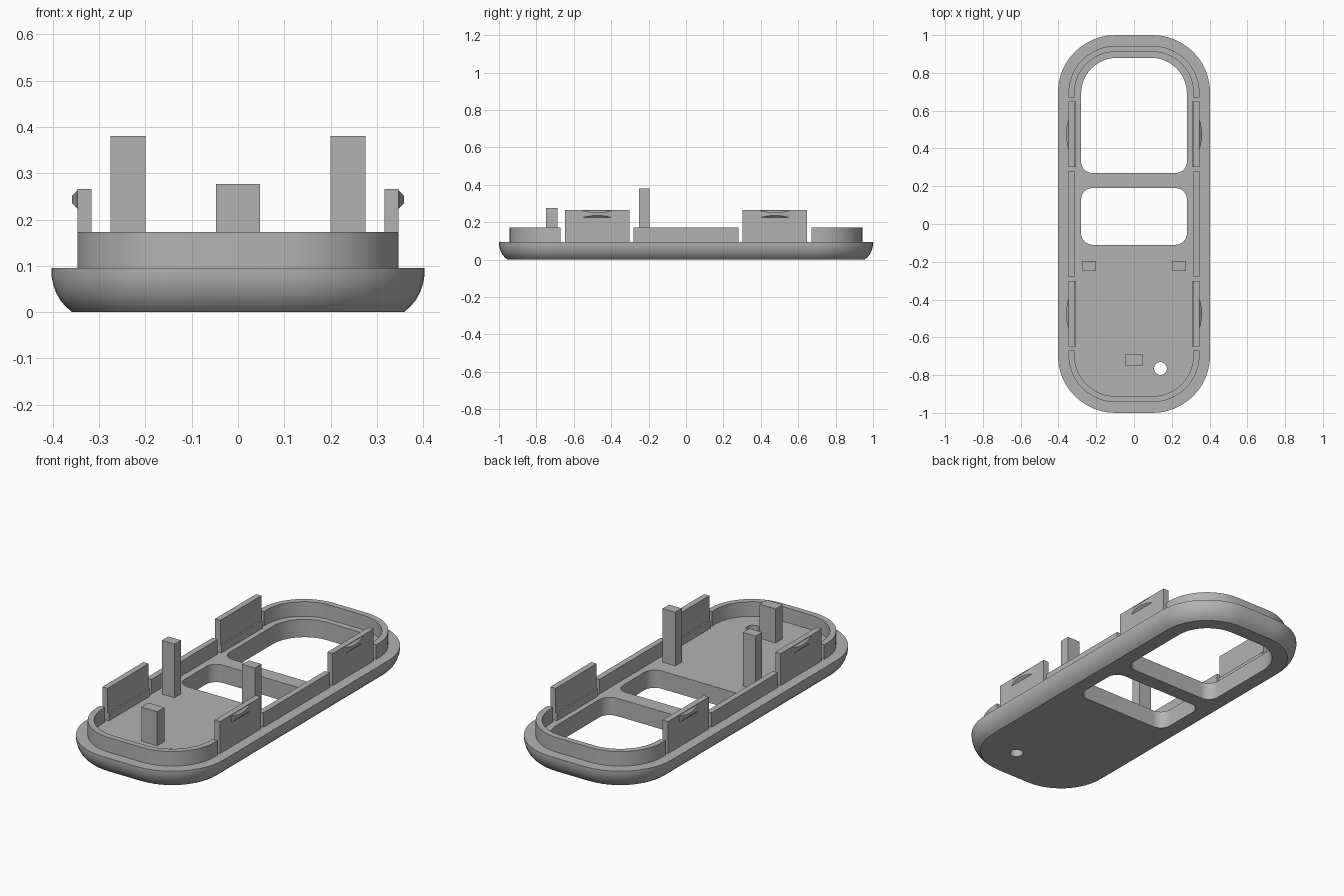
import bpy, bmesh
from math import cos, sin, pi, radians

cube = bpy.data.objects.get("Cube")
if cube:
    bpy.data.objects.remove(cube, do_unlink=True)

grey = bpy.data.materials.new("plastic grey")
grey.use_nodes = True
colour = (0.45, 0.45, 0.45, 1)
grey.diffuse_color = colour
grey.node_tree.nodes["Principled BSDF"].inputs["Base Color"].default_value = colour

RIM = 0.095      # top of the tray
SINK = 0.09      # parts start slightly inside the tray


def arc(cx, cy, r, start, end, n=12):
    return [(cx + r * cos(start + (end - start) * i / n),
             cy + r * sin(start + (end - start) * i / n)) for i in range(n + 1)]


def rounded(x, y0, y1, r_low, r_high):
    """Outline of a rounded rectangle centred on x = 0."""
    return (arc(x - r_high, y1 - r_high, r_high, 0, pi / 2)
            + arc(r_high - x, y1 - r_high, r_high, pi / 2, pi)
            + arc(r_low - x, y0 + r_low, r_low, pi, 1.5 * pi)
            + arc(x - r_low, y0 + r_low, r_low, 1.5 * pi, 2 * pi))


def finish(name, bm):
    bmesh.ops.recalc_face_normals(bm, faces=bm.faces[:])
    mesh = bpy.data.meshes.new(name)
    bm.to_mesh(mesh)
    bm.free()
    mesh.materials.append(grey)
    obj = bpy.data.objects.new(name, mesh)
    bpy.context.collection.objects.link(obj)
    bpy.ops.object.select_all(action='DESELECT')
    obj.select_set(True)
    bpy.context.view_layer.objects.active = obj
    bpy.ops.object.shade_smooth_by_angle(angle=radians(30))
    return obj


def solid(name, stack, holes=()):
    """Loft stacked outlines, cut straight holes, and cap both ends."""
    bm = bmesh.new()
    low, high = stack[0][1], stack[-1][1]
    caps = ([], [])
    for walls in [stack] + [[(h, low), (h, high)] for h in holes]:
        rings = [[bm.verts.new((x, y, z)) for x, y in loop] for loop, z in walls]
        for a, b in zip(rings, rings[1:]):
            for i in range(len(a)):
                j = (i + 1) % len(a)
                bm.faces.new((a[i], a[j], b[j], b[i]))
        for cap, ring in zip(caps, (rings[0], rings[-1])):
            cap += [bm.edges.get((ring[i - 1], ring[i])) for i in range(len(ring))]
    for cap, nz in zip(caps, (-1, 1)):
        bmesh.ops.triangle_fill(bm, edges=cap, use_beauty=True, normal=(0, 0, nz))
    return finish(name, bm)


def box(name, x0, x1, y0, y1, z1):
    loop = [(x0, y0), (x1, y0), (x1, y1), (x0, y1)]
    return solid(name, [(loop, SINK), (loop, z1)])


# Tray with a rounded underside, two windows and a small round hole
profile = [(0.045, 0), (0.031, 0.012), (0.019, 0.026), (0.009, 0.044),
           (0.003, 0.063), (0, 0.08), (0, RIM)]
stack = [(rounded(0.403 - d, d - 1, 1 - d, 0.305 - d, 0.305 - d), z) for d, z in profile]
windows = [rounded(0.28, 0.27, 0.88, 0.06, 0.19),
           rounded(0.28, -0.11, 0.19, 0.06, 0.06),
           arc(0.14, -0.765, 0.034, 0, 2 * pi, 24)[:-1]]
solid("tray", stack, windows)

# Curved lips at both ends
LIP_TOP, OUT, IN = 0.173, 0.347, 0.316


def end_curve(x, y, r):
    return ([(x, 0.67)] + arc(x - r, y - r, r, 0, pi / 2)
            + arc(r - x, y - r, r, pi / 2, pi) + [(-x, 0.67)])


u_shape = end_curve(OUT, 0.943, 0.25) + end_curve(IN, 0.912, 0.219)[::-1]
for name, s in (("back_lip", 1), ("front_lip", -1)):
    loop = [(x, s * y) for x, y in u_shape]
    solid(name, [(loop, SINK), (loop, LIP_TOP)])


def catch(name, side, yc):
    """Bevelled, bowed ridge on the outside of a clip."""
    bm = bmesh.new()
    rings, n = [], 12
    for i in range(n + 1):
        t = 2 * i / n - 1
        p = 0.001 + 0.011 * (1 - t * t)
        section = [(-0.005, 0.224), (0, 0.224), (p, 0.224 + p),
                   (p, 0.263 - p), (0, 0.263), (-0.005, 0.263)]
        rings.append([bm.verts.new((side * (OUT + d), yc + 0.078 * t, z))
                      for d, z in section])
    for a, b in zip(rings, rings[1:]):
        for k in range(len(a)):
            bm.faces.new((a[k - 1], a[k], b[k], b[k - 1]))
    bm.faces.new(rings[0])
    bm.faces.new(rings[-1])
    finish(name, bm)


# Side lips, snap clips and tall posts, mirrored left and right
for word, s in (("left", 1), ("right", -1)):
    box(word + "_lip", s * IN, s * OUT, -0.28, 0.28, LIP_TOP)
    for end, yc in (("back", 0.475), ("front", -0.475)):
        label = f"{end}_{word}_clip"
        y0, y1 = yc - 0.173, yc + 0.173
        box(label, s * IN, s * OUT, y0, y1, 0.266)
        box(label + "_foot", s * 0.308, s * (IN + 0.005), y0, y1, 0.135)
        catch(label + "_catch", s, yc)
    box(word + "_post", s * 0.2, s * 0.275, -0.25, -0.195, 0.381)

# Short post near the front
box("short_post", -0.047, 0.047, -0.748, -0.688, 0.277)
